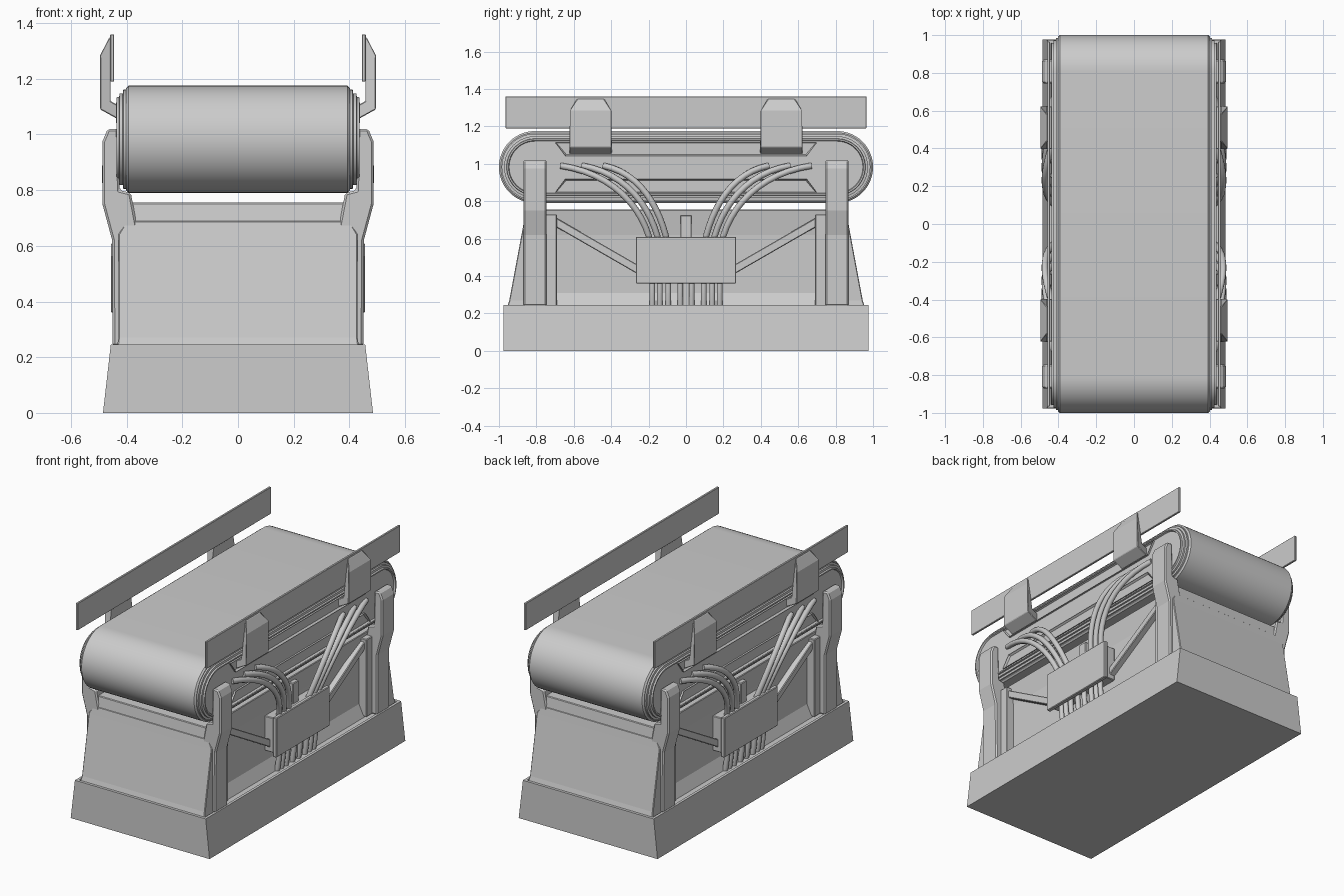
import bpy, bmesh, math
from mathutils import Vector

if "Cube" in bpy.data.objects:
    bpy.data.objects.remove(bpy.data.objects["Cube"])


def finish(name, bm, bevel=0.0, smooth=False):
    bmesh.ops.recalc_face_normals(bm, faces=bm.faces)
    me = bpy.data.meshes.new(name)
    bm.to_mesh(me)
    bm.free()
    ob = bpy.data.objects.new(name, me)
    bpy.context.collection.objects.link(ob)
    if bevel:
        m = ob.modifiers.new("edge", 'BEVEL')
        m.width, m.segments, m.limit_method = bevel, 1, 'ANGLE'
    if smooth:
        bpy.ops.object.select_all(action='DESELECT')
        ob.select_set(True)
        bpy.context.view_layer.objects.active = ob
        bpy.ops.object.shade_smooth_by_angle(angle=math.radians(30))
    return ob


def loft(bm, loops):
    """Skin a list of equal-length point loops and cap both ends."""
    rings = [[bm.verts.new(p) for p in lp] for lp in loops]
    n = len(rings[0])
    for a, b in zip(rings, rings[1:]):
        for i in range(n):
            j = (i + 1) % n
            bm.faces.new((a[i], a[j], b[j], b[i]))
    bm.faces.new(rings[0])
    return bm.faces.new(rings[-1])


def prism_x(name, yz, x0, x1, sx=1, sy=1, bevel=0.004, inset=None):
    """Profile in yz extruded along x, optionally with a recessed outer face."""
    bm = bmesh.new()
    f = loft(bm, [[(sx * x, sy * y, z) for y, z in yz] for x in (x0, x1)])
    if inset:
        bmesh.ops.recalc_face_normals(bm, faces=bm.faces)
        bmesh.ops.inset_region(bm, faces=[f], thickness=inset[0])
        bmesh.ops.translate(bm, verts=f.verts, vec=(-sx * inset[1], 0, 0))
    return finish(name, bm, bevel)


def rect(a0, a1, b0, b1):
    return [(a0, b0), (a1, b0), (a1, b1), (a0, b1)]


def prism_y(name, xz, y0, y1, sx=1, sy=1, bevel=0.005, taper=None):
    """Profile in xz extruded along y; taper = (z limit, scale) narrows the top."""
    bm = bmesh.new()
    mid = (y0 + y1) / 2

    def y_at(y, z):
        return mid + (y - mid) * (taper[1] if taper and z > taper[0] else 1)
    loft(bm, [[(sx * x, sy * y_at(y, z), z) for x, z in xz] for y in (y0, y1)])
    return finish(name, bm, bevel)


def levels(name, rows, bevel=0.004):
    """Stack of rectangles: (z, half width, y0, y1)."""
    bm = bmesh.new()
    loft(bm, [[(x, y, z) for x, y in rect(-h, h, y0, y1)] for z, h, y0, y1 in rows])
    return finish(name, bm, bevel)


def stadium(r, x, cy=0.8075, cz=0.983, n=28):
    pts = []
    for side, start in ((1, -90), (-1, 90)):
        for i in range(n + 1):
            a = math.radians(start + 180 * i / n)
            pts.append((x, side * cy + r * math.cos(a), cz + r * math.sin(a)))
    return pts


def tube(name, p, r):
    """Bezier hose through control points p[0..3]."""
    cu = bpy.data.curves.new(name, 'CURVE')
    cu.dimensions = '3D'
    cu.bevel_depth, cu.bevel_resolution = r, 3
    cu.use_fill_caps = True
    sp = cu.splines.new('BEZIER')
    sp.bezier_points.add(1)
    v = [Vector(q) for q in p]
    for bp, co, hl, hr in ((sp.bezier_points[0], v[0], 2 * v[0] - v[1], v[1]),
                           (sp.bezier_points[1], v[3], v[2], 2 * v[3] - v[2])):
        bp.handle_left_type = bp.handle_right_type = 'FREE'
        bp.co, bp.handle_left, bp.handle_right = co, hl, hr
    ob = bpy.data.objects.new(name, cu)
    bpy.context.collection.objects.link(ob)


# Base plinth with shallow rim on top
levels("base", [(0, 0.485, -0.977, 0.977), (0.245, 0.457, -0.975, 0.975),
                (0.245, 0.44, -0.958, 0.958), (0.235, 0.438, -0.956, 0.956)], 0)

# Central body and wider sloping end panels
levels("body_core", [(0.23, 0.40, -0.94, 0.94), (0.31, 0.362, -0.93, 0.93),
                     (0.62, 0.362, -0.875, 0.875), (0.755, 0.382, -0.855, 0.855)])
for s in (1, -1):
    rows = [(0.23, 0.435, 0.957), (0.27, 0.43, 0.945), (0.64, 0.43, 0.876), (0.69, 0.40, 0.867)]
    levels("end_panel", [(z, h, s * 0.78, s * y) for z, h, y in rows])

# Belt
bm = bmesh.new()
loft(bm, [stadium(r, x) for r, x in ((0.183, -0.402), (0.1925, -0.393),
                                     (0.1925, 0.393), (0.183, 0.402))])
finish("belt", bm, 0, True)

post = [(0.35, 0.24), (0.45, 0.24), (0.452, 0.62), (0.487, 0.75), (0.487, 0.975), (0.468, 1.02),
        (0.43, 1.02), (0.425, 0.80), (0.385, 0.79), (0.36, 0.66)]
bracket = [(0.458, 1.35), (0.458, 1.12), (0.42, 1.10), (0.42, 1.055), (0.432, 1.055),
           (0.495, 1.09), (0.495, 1.285), (0.464, 1.345)]

for sx in (1, -1):
    # Stepped side frame of the belt
    bm = bmesh.new()
    steps = ((0.178, 0.395), (0.178, 0.412), (0.165, 0.414), (0.165, 0.425), (0.152, 0.427),
             (0.150, 0.437), (0.142, 0.437), (0.138, 0.426))
    loft(bm, [stadium(r, sx * x) for r, x in steps])
    finish("belt_side_frame", bm, 0, True)

    # Framed slots along the side frame
    for name, z0, z1 in (("upper_slot", 1.115, 1.042), ("lower_slot", 0.846, 0.92)):
        prism_x(name, [(-0.70, z0), (0.70, z0), (0.645, z1), (-0.645, z1)],
                0.42, 0.438, sx, 1, 0, (0.011, 0.014))

    # Guard rail, junction box, centre strut
    prism_x("guard_rail", rect(-0.965, 0.965, 1.19, 1.36), 0.445, 0.459, sx, 1, 0.002)
    prism_x("junction_box", rect(-0.25, 0.25, 0.375, 0.595), 0.36, 0.435, sx)
    prism_x("junction_box_cover", rect(-0.268, 0.268, 0.36, 0.61), 0.43, 0.456, sx)
    prism_x("centre_strut", rect(-0.03, 0.03, 0.24, 0.725), 0.35, 0.405, sx)

    for sy in (1, -1):
        # Support posts, strips and diagonal braces
        prism_y("support_post", post, 0.745, 0.87, sx, sy, 0.008)
        prism_x("post_strip", rect(0.69, 0.75, 0.24, 0.73), 0.35, 0.415, sx, sy)
        prism_x("diagonal_brace", [(0.70, 0.715), (0.70, 0.665), (0.24, 0.40), (0.24, 0.45)],
                0.35, 0.40, sx, sy)
        # Rail bracket
        prism_y("rail_bracket", bracket, 0.397, 0.623, sx, sy, 0.006, (1.3, 0.64))

        # Curved hoses into the box
        for y0, y1 in ((0.67, 0.185), (0.555, 0.14), (0.44, 0.095)):
            d = (y0 - y1) * 0.55
            tube("hose", [(sx * x, sy * y, z) for x, y, z in (
                (0.425, y0, 0.99), (0.495, y0 - d, 0.95),
                (0.485, y1 + 0.045, 0.78), (0.41, y1, 0.56))], 0.017)
        # Short hoses below the box
        for y in (0.18, 0.14, 0.095, 0.03):
            tube("lower_hose", [(sx * x, sy * y, z) for x, z in (
                (0.415, 0.40), (0.415, 0.34), (0.41, 0.29), (0.40, 0.235))], 0.016)
